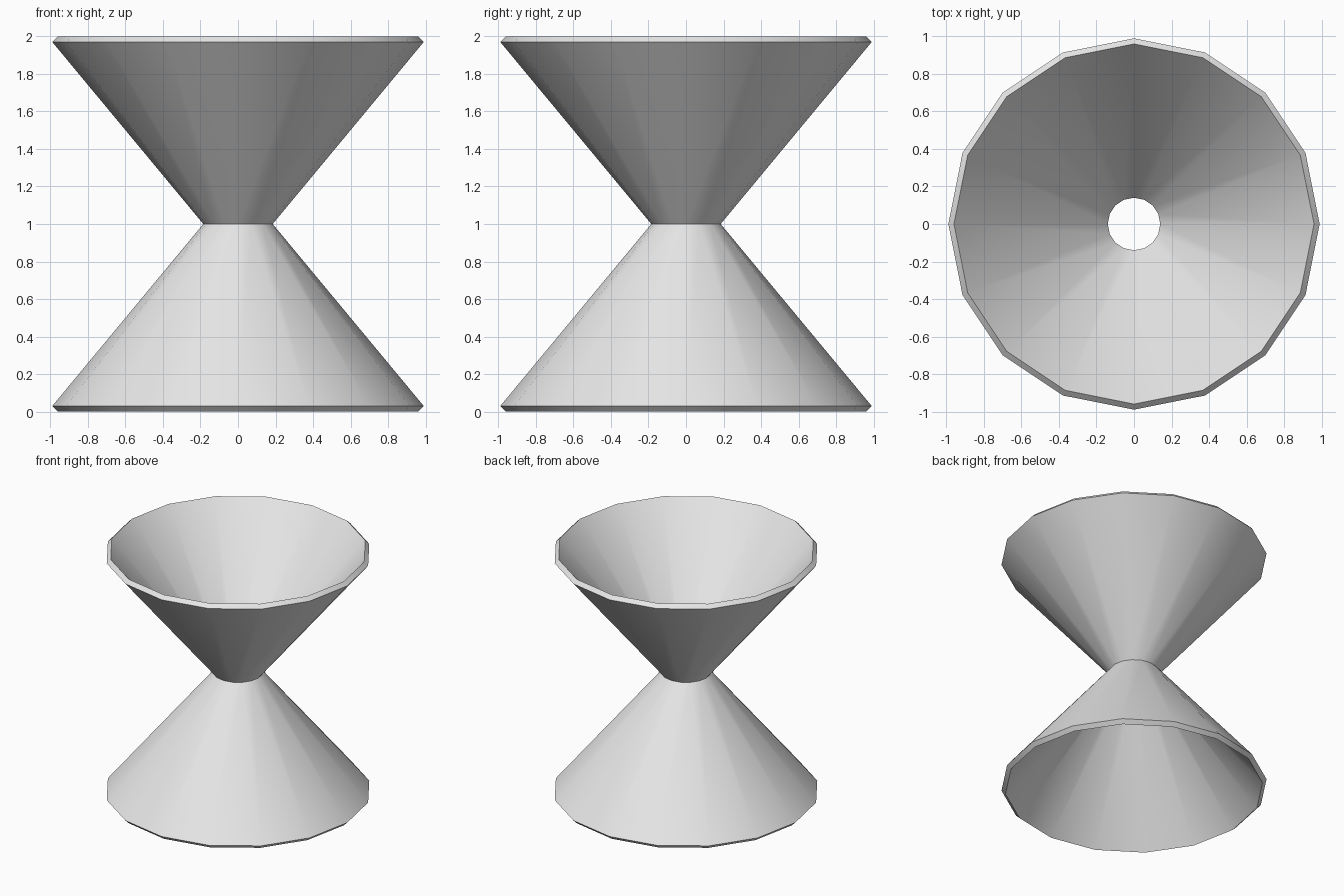
import bpy
import bmesh
from math import cos, sin, tau, radians

cube = bpy.data.objects.get("Cube")
if cube:
    bpy.data.objects.remove(cube, do_unlink=True)

SIDES = 16
# Closed (radius, height) section through the thin double-cone wall
SECTION = [(0.99, 0.03), (0.185, 1.0), (0.99, 1.97),
           (0.96, 2.0), (0.14, 1.0), (0.96, 0.0)]

# Plain grey finish
grey = bpy.data.materials.new("light_grey")
grey.use_nodes = True
colour = (0.8, 0.8, 0.8, 1.0)
grey.diffuse_color = colour
grey.node_tree.nodes["Principled BSDF"].inputs["Base Color"].default_value = colour


def revolve(name, section, sides, material):
    """Sweep a closed section around the z axis."""
    bm = bmesh.new()
    rings = []
    for i in range(sides):
        a = tau * i / sides
        rings.append([bm.verts.new((r * cos(a), r * sin(a), z)) for r, z in section])
    n = len(section)
    for i in range(sides):
        here, there = rings[i], rings[(i + 1) % sides]
        for j in range(n):
            k = (j + 1) % n
            bm.faces.new((here[j], there[j], there[k], here[k]))
    bmesh.ops.recalc_face_normals(bm, faces=bm.faces)
    mesh = bpy.data.meshes.new(name)
    bm.to_mesh(mesh)
    bm.free()
    mesh.materials.append(material)
    obj = bpy.data.objects.new(name, mesh)
    bpy.context.collection.objects.link(obj)
    return obj


# Open double cone with a hole through the waist
body = revolve("double_cone_shell", SECTION, SIDES, grey)
bpy.ops.object.select_all(action="DESELECT")
body.select_set(True)
bpy.context.view_layer.objects.active = body
bpy.ops.object.shade_smooth_by_angle(angle=radians(30))
